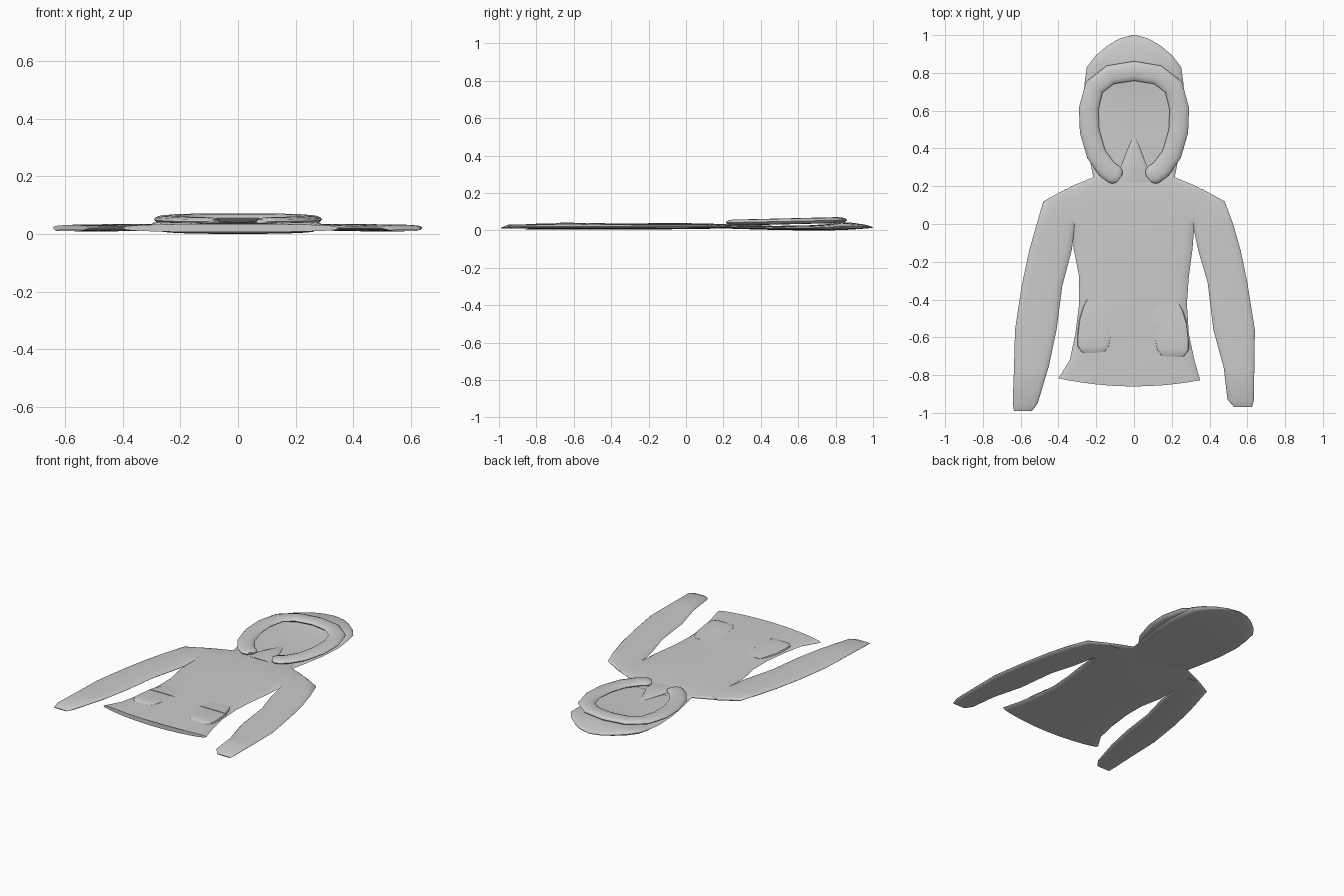
import bpy, bmesh, math
from mathutils import Vector

cube = bpy.data.objects.get("Cube")
if cube:
    bpy.data.objects.remove(cube, do_unlink=True)

fabric = bpy.data.materials.new("light_grey_fabric")
fabric.use_nodes = True
GREY = (0.6, 0.6, 0.6, 1)
fabric.diffuse_color = GREY
fabric.node_tree.nodes["Principled BSDF"].inputs["Base Color"].default_value = GREY


def power(value, exponent):
    return math.copysign(abs(value) ** exponent, value)


def loft(name, sections, sides=16, x_power=1.0, z_power=0.6, bend=None):
    """Skin flattened rings; each section is (centre, half-width vector, half height)."""
    bm = bmesh.new()
    rings = []
    for centre, across, half_height in sections:
        ring = []
        for i in range(sides):
            a = math.tau * i / sides
            point = centre + across * power(math.cos(a), x_power)
            point.z += half_height * power(math.sin(a), z_power)
            ring.append(bm.verts.new(point))
        rings.append(ring)
    for first, second in zip(rings, rings[1:]):
        for i in range(sides):
            j = (i + 1) % sides
            bm.faces.new((first[i], first[j], second[j], second[i]))
    bm.faces.new(rings[0])
    bm.faces.new(rings[-1])
    if bend:
        for vert in rings[0]:
            vert.co.y += bend(vert.co.x)
    bmesh.ops.recalc_face_normals(bm, faces=bm.faces)
    mesh = bpy.data.meshes.new(name)
    bm.to_mesh(mesh)
    bm.free()
    mesh.materials.append(fabric)
    obj = bpy.data.objects.new(name, mesh)
    bpy.context.collection.objects.link(obj)
    bpy.ops.object.select_all(action='DESELECT')
    obj.select_set(True)
    bpy.context.view_layer.objects.active = obj
    bpy.ops.object.shade_smooth_by_angle(angle=math.radians(45))
    return obj


def spans(rows):
    """Turn (x start, x end, y, z low, z high) rows into loft sections."""
    return [(Vector(((a + b) / 2, y, (low + high) / 2)),
             Vector(((b - a) / 2, 0, 0)), (high - low) / 2)
            for a, b, y, low, high in rows]


# Torso with flared, curved hem
loft("jacket_body", spans([
    (-.40, .35, -.86, .006, .035),
    (-.34, .32, -.72, .006, .037),
    (-.31, .29, -.58, .006, .038),
    (-.29, .28, -.42, .006, .038),
    (-.29, .29, -.28, .006, .038),
    (-.32, .31, -.13, .006, .039),
    (-.32, .32, .0, .007, .039),
    (-.46, .46, .12, .009, .037),
    (-.33, .33, .2, .010, .034),
    (-.21, .21, .25, .010, .031),
    (-.20, .20, .32, .010, .026)]),
    sides=24, bend=lambda x: 0.27 * x * x)

# Sleeves, from shoulder to slanted cuff
loft("right_sleeve", spans([
    (-.36, -.22, .185, .012, .030),
    (-.48, -.22, .12, .011, .034),
    (-.515, -.31, .0, .010, .034),
    (-.555, -.33, -.14, .009, .034),
    (-.595, -.38, -.33, .009, .033),
    (-.63, -.41, -.56, .009, .033),
    (-.635, -.45, -.75, .009, .032),
    (-.642, -.51, -.95, .010, .031),
    (-.635, -.54, -.99, .010, .015)]))
loft("left_sleeve", spans([
    (.22, .36, .185, .012, .030),
    (.22, .48, .12, .011, .034),
    (.31, .525, .0, .010, .034),
    (.34, .565, -.14, .009, .034),
    (.39, .60, -.31, .009, .033),
    (.42, .64, -.56, .009, .033),
    (.475, .637, -.76, .009, .032),
    (.495, .635, -.93, .010, .031),
    (.53, .625, -.97, .010, .015)]))

# Hood: shallow lining that swells into the crown behind the trim
loft("hood", spans([(-w, w, y, low, high) for w, y, low, high in (
    (.21, .22, .010, .026),
    (.23, .32, .007, .025),
    (.26, .5, .002, .025),
    (.27, .65, .0, .027),
    (.26, .76, .0, .034),
    (.25, .83, .002, .045),
    (.205, .89, .005, .041),
    (.14, .945, .009, .033),
    (.08, .98, .012, .025),
    (.01, 1.0, .015, .018))]), sides=24)

# Raised fold at the throat
loft("collar_fold", spans([(-w, w, y, .018, high) for w, y, high in (
    (.09, .22, .036), (.07, .3, .042), (.04, .38, .036), (.006, .46, .026))]),
    z_power=1.0)

# Padded horseshoe trim around the hood opening
half_path = [(.105, .262), (.145, .292), (.2, .37), (.235, .49), (.24, .61),
             (.21, .725), (.125, .79)]
path = [Vector((-x, y, 0)) for x, y in half_path] + [Vector((0, .81, 0))]
path += [Vector((x, y, 0)) for x, y in reversed(half_path)]
rings = []
last = len(path) - 1
for i, point in enumerate(path):
    along = (path[min(i + 1, last)] - path[max(i - 1, 0)]).normalized()
    across = Vector((along.y, -along.x, 0)) * 0.052
    lift = Vector((0, 0, 0.043 + 0.012 * max(0, point.y - 0.3) / 0.5))
    rings.append((point + lift, across, 0.016))
    # Rounded tips at both ends
    if i in (0, last):
        outward = along if i else -along
        tips = [(point + lift + outward * d, across * s, 0.016 * s)
                for d, s in ((.022, .85), (.036, .45))]
        rings = rings + tips if i else tips[::-1] + rings
loft("hood_trim", rings, sides=12, z_power=1.0)

# Patch pockets: a sagging pouch under a skewed flap
for side, sign, shift in (("right", -1, (-.01, 0)), ("left", 1, (.0, -.02))):
    def place(rows):
        return spans([(sign * a + shift[0], sign * b + shift[0], y + shift[1], .02, high)
                      for a, b, y, high in rows])
    loft(side + "_pocket_pouch", place([
        (.10, .28, -.50, .037), (.11, .29, -.59, .041), (.12, .29, -.645, .042),
        (.14, .27, -.675, .039), (.16, .25, -.69, .030)]),
        x_power=0.6, z_power=0.4)
    loft(side + "_pocket_flap", place([
        (.10, .24, -.40, .036), (.09, .26, -.44, .039), (.09, .28, -.505, .041)]),
        x_power=0.6, z_power=0.4)
